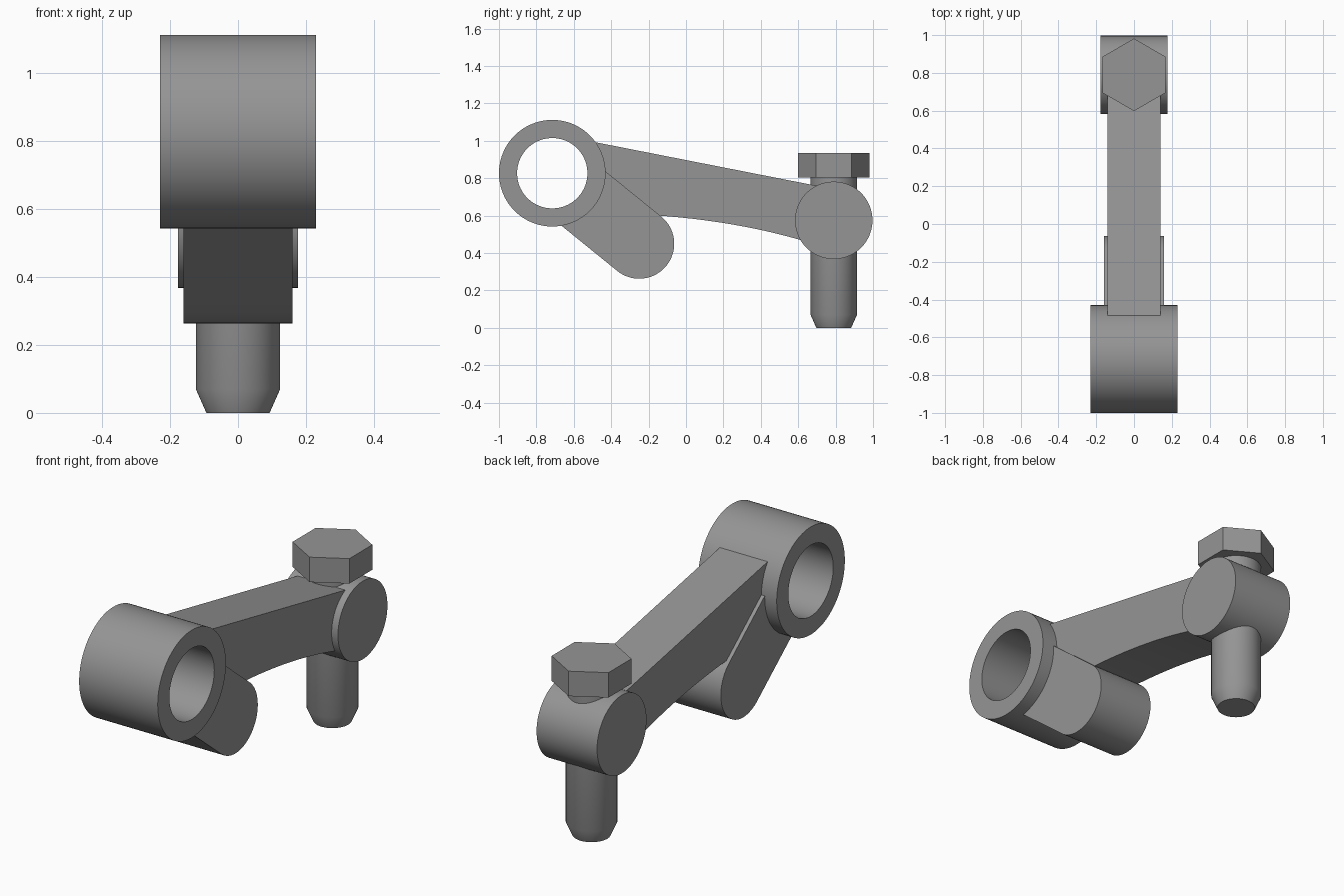
import bpy, bmesh, math
from math import sin, cos, radians, pi

if "Cube" in bpy.data.objects:
    bpy.data.objects.remove(bpy.data.objects["Cube"])

grey = bpy.data.materials.new("steel_grey")
grey.diffuse_color = (0.3, 0.3, 0.305, 1)
grey.use_nodes = True
grey.node_tree.nodes["Principled BSDF"].inputs["Base Color"].default_value = grey.diffuse_color

BUSH = (-0.715, 0.827)   # y, z of the bushing axis
LUG = (-0.25, 0.45)      # y, z of the lug's rounded end
PIN = (0.79, 0.575)      # y, z of the cross barrel


def arc(centre, r, a0, a1, n):
    """Points on an arc in the y-z plane, angles in degrees, ends included."""
    return [(centre[0] + r * cos(radians(a0 + (a1 - a0) * i / n)),
             centre[1] + r * sin(radians(a0 + (a1 - a0) * i / n)))
            for i in range(n + 1)]


def finish(name, bm, smooth=True):
    bmesh.ops.recalc_face_normals(bm, faces=bm.faces)
    me = bpy.data.meshes.new(name)
    bm.to_mesh(me)
    bm.free()
    me.materials.append(grey)
    ob = bpy.data.objects.new(name, me)
    bpy.context.collection.objects.link(ob)
    if smooth:
        bpy.ops.object.select_all(action='DESELECT')
        ob.select_set(True)
        bpy.context.view_layer.objects.active = ob
        bpy.ops.object.shade_smooth_by_angle(angle=radians(30))
    return ob


def slab(name, profile, half):
    """Extrude a y-z outline from -half to +half along x."""
    bm = bmesh.new()
    face = bm.faces.new([bm.verts.new((-half, y, z)) for y, z in profile])
    new = bmesh.ops.extrude_face_region(bm, geom=[face])["geom"]
    verts = [g for g in new if isinstance(g, bmesh.types.BMVert)]
    bmesh.ops.translate(bm, verts=verts, vec=(2 * half, 0, 0))
    return finish(name, bm)


def rings(name, loops, closed=False, smooth=True):
    """Skin equal-sized point loops; cap the ends, or join last to first."""
    bm = bmesh.new()
    vs = [[bm.verts.new(p) for p in loop] for loop in loops]
    n, m = len(vs[0]), len(vs)
    for i in range(m if closed else m - 1):
        a, b = vs[i], vs[(i + 1) % m]
        for j in range(n):
            k = (j + 1) % n
            bm.faces.new((a[j], a[k], b[k], b[j]))
    if not closed:
        bm.faces.new(vs[0])
        bm.faces.new(vs[-1])
    return finish(name, bm, smooth)


def flat_loop(r, z, n):
    """Horizontal loop around the bolt axis, first corner pointing along y."""
    return [(r * sin(2 * pi * i / n), PIN[0] + r * cos(2 * pi * i / n), z)
            for i in range(n)]


# Bushing: tube along x with an open bore
rings("bushing", [[(x, y, z) for y, z in arc(BUSH, r, 0, 360, 96)[:-1]]
                  for x, r in ((-0.23, 0.285), (0.23, 0.285),
                               (0.23, 0.188), (-0.23, 0.188))], closed=True)

# Arm: straight top, curved underside, left end buried in the bushing wall
arm = [(0.79, 0.742)] + arc(BUSH, 0.24, 48.5, -41, 16) + [(-0.45, 0.61)]
for i in range(17):
    t = i / 16
    y0, y1, y2 = -0.14, 0.33, 0.72
    z0, z1, z2 = 0.60, 0.565, 0.437
    arm.append(((1 - t) ** 2 * y0 + 2 * t * (1 - t) * y1 + t * t * y2,
                (1 - t) ** 2 * z0 + 2 * t * (1 - t) * z1 + t * t * z2))
slab("arm", arm, 0.14)

# Lug: round-ended block pointing down from the bushing
tilt = math.degrees(math.atan2(LUG[1] - BUSH[1], LUG[0] - BUSH[0]))
spread = math.degrees(math.asin(0.187 / 0.24))
slab("lug", arc(BUSH, 0.24, tilt + spread, tilt - spread, 20)
     + arc(LUG, 0.187, tilt - 90, tilt + 90, 40), 0.16)

# Cross barrel at the far end of the arm
slab("cross_barrel", arc(PIN, 0.207, 0, 360, 80)[:-1], 0.177)

# Adjusting bolt: tapered shank and hexagonal head
rings("bolt_shank", [flat_loop(r, z, 64) for r, z in
                     ((0.093, 0), (0.124, 0.07), (0.124, 0.81))])
rings("bolt_head", [flat_loop(0.192, z, 6) for z in (0.803, 0.935)],
      smooth=False)
